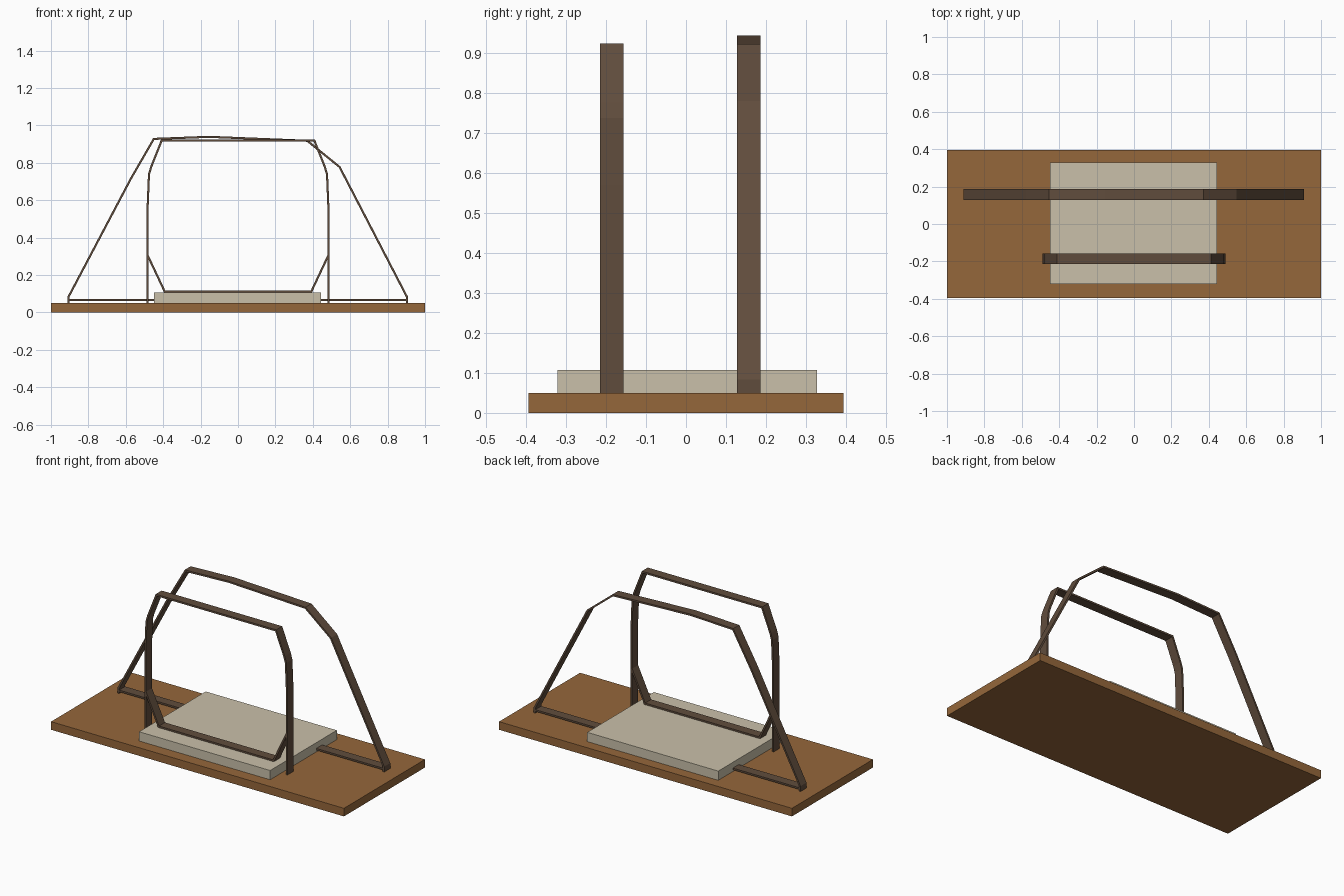
import bpy
import bmesh
from mathutils import Vector

cube = bpy.data.objects.get("Cube")
if cube:
    bpy.data.objects.remove(cube, do_unlink=True)


def material(name, rgb):
    mat = bpy.data.materials.new(name)
    mat.use_nodes = True
    mat.diffuse_color = (*rgb, 1)
    mat.node_tree.nodes["Principled BSDF"].inputs["Base Color"].default_value = (*rgb, 1)
    return mat


wood = material("warm wood", (0.30, 0.135, 0.043))
cream = material("cream pad", (0.59, 0.53, 0.40))
bronze = material("dark bronze", (0.117, 0.073, 0.046))


def finish(name, bm, mat):
    bmesh.ops.recalc_face_normals(bm, faces=bm.faces)
    mesh = bpy.data.meshes.new(name)
    bm.to_mesh(mesh)
    bm.free()
    mesh.materials.append(mat)
    obj = bpy.data.objects.new(name, mesh)
    bpy.context.collection.objects.link(obj)
    return obj


def box(name, low, high, mat):
    bm = bmesh.new()
    bmesh.ops.create_cube(bm, size=1)
    low, high = Vector(low), Vector(high)
    bmesh.ops.scale(bm, vec=high - low, verts=bm.verts)
    bmesh.ops.translate(bm, vec=(low + high) / 2, verts=bm.verts)
    return finish(name, bm, mat)


def strip(name, path, y, width=0.058, thick=0.011):
    """Flat bar with mitred corners following an x-z path."""
    pts = [Vector(p) for p in path]
    bm = bmesh.new()
    rings = []
    for i, p in enumerate(pts):
        before = (p - pts[i - 1]).normalized() if i else None
        after = (pts[i + 1] - p).normalized() if i < len(pts) - 1 else None
        a, b = before or after, after or before
        na, nb = Vector((-a.y, a.x)), Vector((-b.y, b.x))
        mitre = (na + nb).normalized()
        offset = mitre * (thick / 2 / mitre.dot(na))
        rings.append([bm.verts.new((p.x + s * offset.x, y + t * width / 2, p.y + s * offset.y))
                      for s, t in ((1, -1), (1, 1), (-1, 1), (-1, -1))])
    for r, q in zip(rings, rings[1:]):
        for k in range(4):
            n = (k + 1) % 4
            bm.faces.new((r[k], r[n], q[n], q[k]))
    bm.faces.new(rings[0])
    bm.faces.new(rings[-1])
    return finish(name, bm, bronze)


# Base and the pad resting on it
box("base_board", (-1, -0.395, 0), (1, 0.395, 0.05), wood)
box("pad", (-0.45, -0.322, 0.05), (0.445, 0.328, 0.107), cream)

# Front hoop: symmetrical legs and top, with a sloping lower brace
side = [(0.483, 0.05), (0.483, 0.57), (0.476, 0.738), (0.465, 0.776), (0.408, 0.92)]
strip("front_hoop", side + [(-x, z) for x, z in reversed(side)], -0.186)
brace = [(0.483, 0.305), (0.392, 0.112)]
strip("front_brace", brace + [(-x, z) for x, z in reversed(brace)], -0.186)

# Rear hoop: wide sloping legs, slightly uneven top, and a low crossbar
strip("rear_hoop", [(-0.907, 0.05), (-0.907, 0.082), (-0.573, 0.715), (-0.45, 0.928),
                    (-0.155, 0.939), (0.37, 0.918), (0.543, 0.778),
                    (0.904, 0.082), (0.904, 0.05)], 0.157)
strip("rear_crossbar", [(-0.905, 0.066), (0.905, 0.066)], 0.157)
